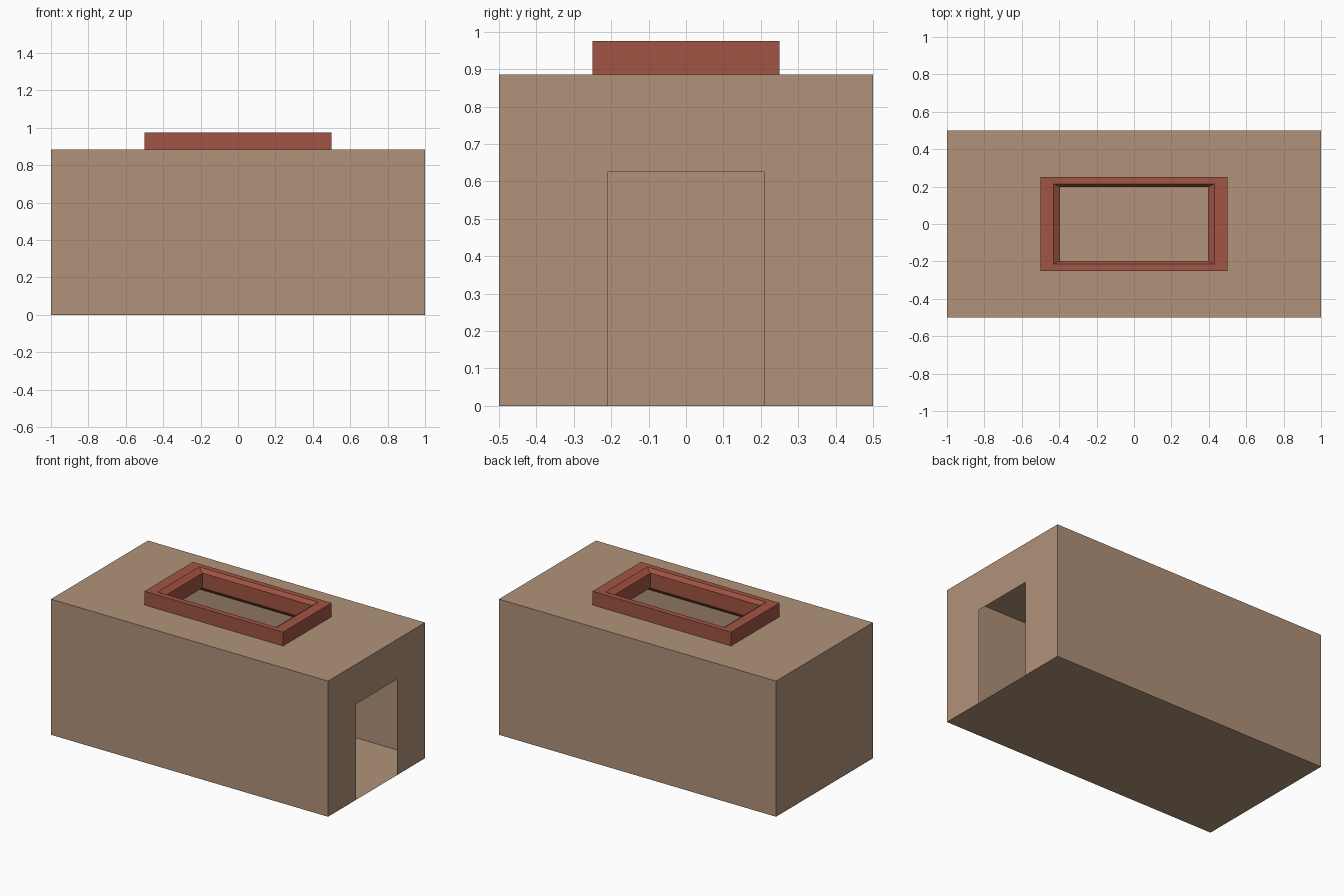
import bpy, bmesh

if "Cube" in bpy.data.objects:
    bpy.data.objects.remove(bpy.data.objects["Cube"])

H = 0.885           # roof height


def material(name, color):
    m = bpy.data.materials.new(name)
    m.diffuse_color = (*color, 1)
    m.use_nodes = True
    m.node_tree.nodes["Principled BSDF"].inputs["Base Color"].default_value = m.diffuse_color
    return m


def finish(name, bm, mat):
    bmesh.ops.remove_doubles(bm, verts=bm.verts, dist=1e-5)
    bmesh.ops.recalc_face_normals(bm, faces=bm.faces)
    me = bpy.data.meshes.new(name)
    bm.to_mesh(me)
    bm.free()
    ob = bpy.data.objects.new(name, me)
    bpy.context.collection.objects.link(ob)
    me.materials.append(mat)
    return ob


def ring(bm, x, y, z):
    return [bm.verts.new((sx * x, sy * y, z))
            for sx, sy in ((-1, -1), (1, -1), (1, 1), (-1, 1))]


def bridge(bm, a, b):
    for i in range(4):
        j = (i + 1) % 4
        bm.faces.new((a[i], a[j], b[j], b[i]))


# thin-walled room: floor, walls, roof with skylight hole, doorway on the right
bm = bmesh.new()
floor = ring(bm, 1, 0.5, 0)
roof = ring(bm, 1, 0.5, H)
hole = ring(bm, 0.46, 0.23, H)
bm.faces.new(floor[::-1])
bridge(bm, floor, roof)
bridge(bm, roof, hole)
right_wall = next(f for f in bm.faces if all(v.co.x > 0.99 for v in f.verts))
bmesh.ops.delete(bm, geom=[right_wall], context='FACES_ONLY')
door = [bm.verts.new((1, y, z)) for y, z in
        ((-0.21, 0), (-0.21, 0.625), (0.21, 0.625), (0.21, 0))]
bm.faces.new((floor[1], door[0], door[1], roof[1]))
bm.faces.new((roof[1], door[1], door[2], roof[2]))
bm.faces.new((door[3], floor[2], roof[2], door[2]))
finish("room_shell", bm, material("tan_wall", (0.434, 0.288, 0.192)))

# skylight frame: rectangular ring with chamfered inner edges
bm = bmesh.new()
profile = [(0.5, 0.828), (0.5, 0.975), (0.43, 0.975),
           (0.395, 0.95), (0.395, 0.853), (0.43, 0.828)]
rings = [ring(bm, x, x / 2, z) for x, z in profile]
for k in range(len(rings)):
    bridge(bm, rings[k], rings[(k + 1) % len(rings)])
finish("skylight_frame", bm, material("red_frame", (0.356, 0.091, 0.056)))
